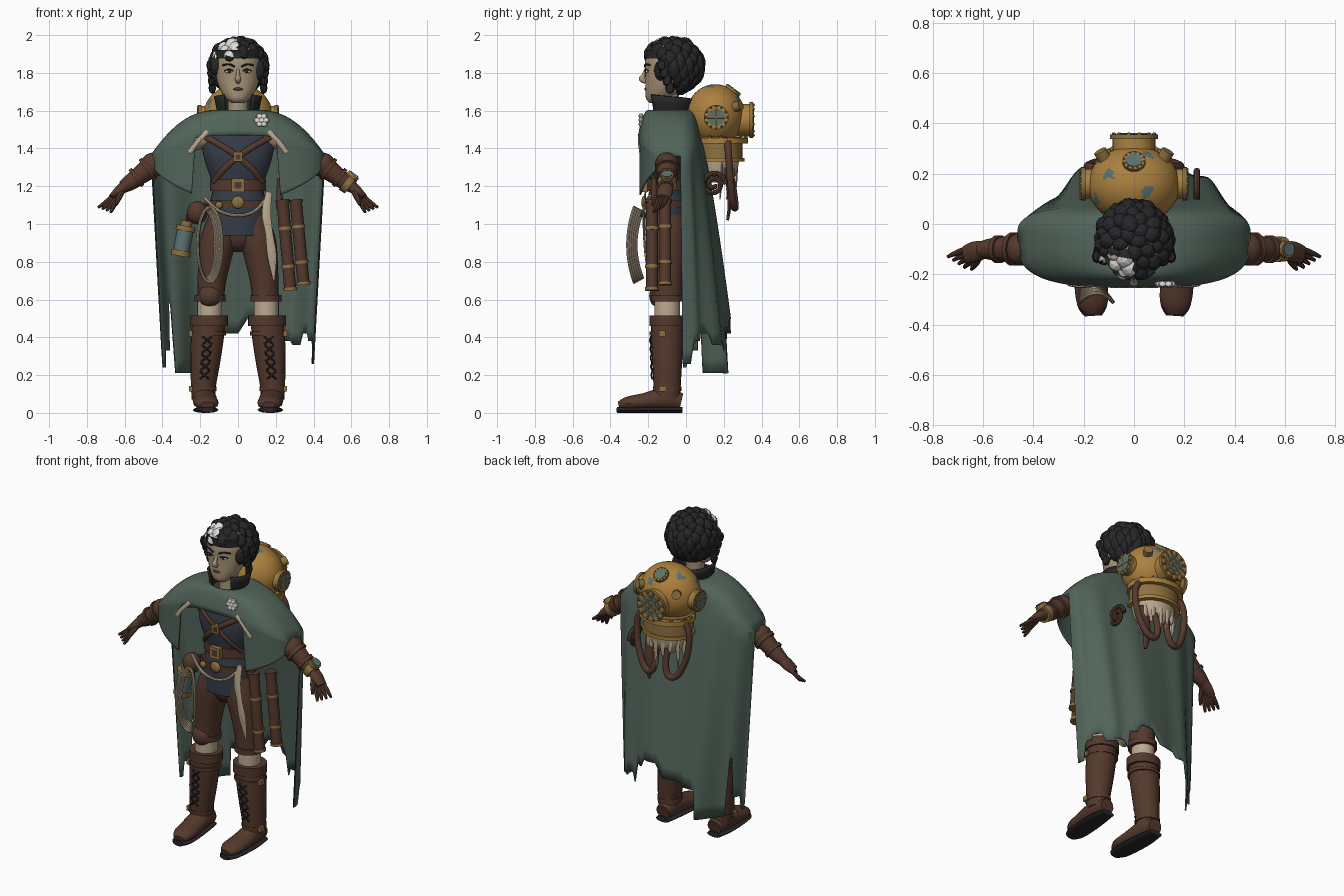
import bpy, bmesh, random
from math import sin, cos, pi, radians, degrees, copysign, sqrt
from mathutils import Vector, Matrix

random.seed(4)
cube = bpy.data.objects.get("Cube")
if cube:
    bpy.data.objects.remove(cube)

# Materials
MATS = {}
for label, rgb in dict(cape_green=(.083, .127, .101), leather=(.09, .041, .026), skin=(.4, .3, .19),
                       hair_black=(.02, .02, .022), white=(.75, .75, .72), navy=(.035, .045, .062),
                       copper=(.41, .22, .048), brass=(.27, .165, .05), teal=(.1, .17, .16),
                       canvas=(.5, .4, .28)).items():
    m = bpy.data.materials.new(label)
    m.use_nodes = True
    m.diffuse_color = (*rgb, 1)
    m.node_tree.nodes["Principled BSDF"].inputs["Base Color"].default_value = (*rgb, 1)
    MATS[label] = m


def finish(name, bm, mats, rule=None, flat=False):
    bmesh.ops.recalc_face_normals(bm, faces=bm.faces)
    for f in bm.faces:
        f.smooth = not flat
        if rule:
            f.material_index = rule(f.calc_center_median())
    mesh = bpy.data.meshes.new(name)
    bm.to_mesh(mesh)
    bm.free()
    for key in mats.split():
        mesh.materials.append(MATS[key])
    if not flat:
        mesh.set_sharp_from_angle(angle=radians(40))
    ob = bpy.data.objects.new(name, mesh)
    bpy.context.collection.objects.link(ob)
    return ob


def smooth_path(P, sub, closed):
    n, out = len(P), []
    for i in range(n if closed else n - 1):
        pick = [P[j % n] if closed else P[min(max(j, 0), n - 1)] for j in range(i - 1, i + 3)]
        for k in range(sub):
            t = k / sub
            out.append([(2*b + (c - a)*t + (2*a - 5*b + 4*c - d)*t*t + (3*b - a - 3*c + d)*t**3) / 2
                        for a, b, c, d in zip(*pick)])
    return out if closed else out + [P[-1]]


def sweep(name, pts, mat, r=.01, thin=1, sides=14, sub=4, closed=False, level=False, ref=None, s=1):
    """Elliptical section along points (x, y, z, [width, [depth]]); s=-1 mirrors in x."""
    P = []
    for p in pts:
        a = p[3] if len(p) > 3 else r
        P.append([p[0] * s, p[1], p[2], a, p[4] if len(p) > 4 else a * thin])
    P = smooth_path(P, sub, closed)
    C = [Vector(p[:3]) for p in P]
    n, bm, rings, side = len(P), bmesh.new(), [], None
    for i, p in enumerate(P):
        if closed:
            t = C[(i + 1) % n] - C[i - 1]
        else:
            t = C[min(i + 1, n - 1)] - C[max(i - 1, 0)]
        t = Vector((0, 0, 1)) if level else t.normalized()
        if side is None:
            axis = Vector(ref) if ref else Vector((1, 0, 0) if abs(t.y) > .9 else (0, 1, 0))
            side = t.cross(axis)
        side = (side - t * side.dot(t)).normalized()
        up = side.cross(t)
        rings.append([bm.verts.new(C[i] + side * cos(q) * max(p[3], .001) + up * sin(q) * max(p[4], .001))
                      for q in (2 * pi * k / sides for k in range(sides))])
    for i in range(n if closed else n - 1):
        A, B = rings[i], rings[(i + 1) % n]
        for k in range(sides):
            j = (k + 1) % sides
            bm.faces.new((A[k], A[j], B[j], B[k]))
    if not closed:
        bm.faces.new(rings[0])
        bm.faces.new(rings[-1])
    return finish(name, bm, mat)


def band(name, x, y, z0, z1, a, b, mat):
    return sweep(name, [(x, y, z0, a, b), (x, y, z1, a, b)], mat, sides=24, sub=1, level=True)


def ball(name, loc, scale, mat, seg=16, rule=None):
    bm = bmesh.new()
    bmesh.ops.create_uvsphere(bm, u_segments=seg, v_segments=seg // 2, radius=1,
                              matrix=Matrix.LocRotScale(Vector(loc), None, Vector(scale)))
    return finish(name, bm, mat, rule)


def box(name, loc, size, mat):
    bm = bmesh.new()
    bmesh.ops.create_cube(bm, size=1, matrix=Matrix.LocRotScale(Vector(loc), None, Vector(size)))
    return finish(name, bm, mat, flat=True)


def sheet(name, f, nu, nv, mat, thick):
    bm = bmesh.new()
    g = [[bm.verts.new(f(i / nu, j / nv)) for j in range(nv + 1)] for i in range(nu + 1)]
    for i in range(nu):
        for j in range(nv):
            bm.faces.new((g[i][j], g[i + 1][j], g[i + 1][j + 1], g[i][j + 1]))
    bmesh.ops.remove_doubles(bm, verts=bm.verts, dist=.0005)
    mod = finish(name, bm, mat).modifiers.new("thickness", "SOLIDIFY")
    mod.thickness, mod.offset = thick, 0


# Head and face
sweep("head", [(0, -.16, 1.64, .03, .03), (0, -.145, 1.66, .06, .065), (0, -.125, 1.7, .09, .09),
               (0, -.11, 1.76, .112, .105), (0, -.1, 1.82, .12, .118), (0, -.09, 1.88, .122, .125),
               (0, -.08, 1.94, .1, .11), (0, -.08, 1.97, .05, .05)], "skin", sides=28, level=True)
sweep("neck", [(0, -.08, 1.45, .07), (0, -.09, 1.58, .055), (0, -.09, 1.7, .055)], "skin", level=True)
sweep("nose", [(0, -.211, 1.82, .008), (0, -.226, 1.785, .011), (0, -.234, 1.768, .016), (0, -.212, 1.752, .012)], "skin")
ball("lips", (0, -.213, 1.714), (.026, .008, .008), "leather")
band("headband", 0, -.09, 1.875, 1.92, .127, .13, "hair_black")
for s in (-1, 1):
    ball("eye", (.047 * s, -.204, 1.807), (.021, .01, .009), "white")
    ball("iris", (.047 * s, -.211, 1.807), (.01, .006, .009), "hair_black")
    sweep("eyelid", [(.024, -.215, 1.81), (.047, -.214, 1.819), (.072, -.2, 1.81)], "hair_black", r=.004, sides=6, s=s)
    sweep("eyebrow", [(.018, -.219, 1.833), (.05, -.213, 1.846), (.082, -.19, 1.84)], "hair_black", r=.005, sides=6, s=s)
    ball("ear", (.12 * s, -.08, 1.78), (.014, .025, .04), "skin")

# Curly hair: faceted clumps around the skull with a white streak
ball("scalp", (0, -.06, 1.86), (.132, .13, .115), "hair_black", 24)
bm = bmesh.new()
N = 100
for i in range(N):
    nz = 1 - 2 * (i + .5) / N
    w = sqrt(1 - nz * nz)
    d = Vector((w * cos(i * 2.4), w * sin(i * 2.4), nz))
    face = d.y < -.4 and d.z < .4 and abs(d.x) < .8
    if face or d.z < (-.9 if d.y > 0 else -.5 if d.y > -.5 else 0):
        continue
    loc = Vector((d.x * .13, d.y * .14 - .07, d.z * .13 + 1.837)) * 1
    size = Vector((.034, .04 + .018 * (d.z < .2), .034)) * random.uniform(.85, 1.15)
    bmesh.ops.create_icosphere(bm, subdivisions=2, radius=1,
                               matrix=Matrix.LocRotScale(loc, d.to_track_quat("Z", "Y"), size))
finish("curly_hair", bm, "hair_black white",
       lambda c: int(-.18 < c.x < 0 and c.y < -.125 - .3 * max(0, c.x + .06) and c.z > 1.885), flat=True)
for s in (-1, 1):
    for k in range(4):
        ball("side_curl", (s * (.148 - .004 * k), -.13 + .015 * k, 1.84 - .04 * k), (.02, .026, .032), "hair_black", 8)

# Cape with ragged hem, arm openings and short front flaps
COLS = 120
hems = []
for i in range(COLS):
    d = abs(360 * i / COLS - 180)
    if i % 4 == 0:
        jag = random.choice((-.03, 0, .02, .06))
    if d < (24 if i < COLS / 2 else 20) or 72 < d < 94:
        hems.append(2)
    elif d < 80:
        hems.append(1.15 + .0028 * (d - 20))
    elif i < COLS / 2:
        hems.append(.42 + jag if i < 8 else .21 if i < 18 else .58 if i < 20 else .27 + jag)
    else:
        hems.append(.48 + jag if i > 112 else .26 if i < 95 else .36 + jag)


def cape(u, v):
    a = 2 * pi * (u - .5)
    sn, cs = sin(a), cos(a)
    nx, ny = .11 * sn, -.085 - .11 * cs
    ox = .46 * copysign(abs(sn)**.7, sn)
    oy = -.05 - copysign(abs(cs)**.6, cs) * (.2 if cs > 0 else .12)
    q, t = min(v / .4, 1), max(0, (v - .4) / .6)
    top = 1.6 - .13 - .11 * sn * sn
    hem = min(top, hems[round(u * COLS) % COLS])
    x, y, z = nx + (ox - nx) * q, ny + (oy - ny) * q, 1.6 - (1.6 - top) * q**2.2
    if t > 0:
        z = top + (hem - top) * t
        if abs(degrees(a)) > 92:
            k = (top - z) / 1.1
            x *= 1 - .13 * k
            y += .17 * k**.8 * abs(cs)**(1.4 if sn > 0 else 3) + .014 * k**.5 * sin(11 * a)
    return x, y, z


sheet("cape", cape, COLS, 25, "cape_green", .008)
for s in (-1, 1):
    sweep("cape_edge_lining", [(.16, -.245, 1.49), (.21, -.25, 1.44), (.255, -.243, 1.38)],
          "canvas", r=.012, thin=.4, sides=8, s=s)


def collar(u, v):
    a = radians(-52 + 284 * u)
    r = .1 + .022 * v
    return cos(a) * r, -.085 + sin(a) * r, 1.57 + v * (.09 + .025 * abs(2 * u - 1))


sheet("collar", collar, 30, 3, "hair_black", .012)
for k in range(7):
    r = .024 * (k > 0)
    ball("white_flower", (.125 + r * cos(k * 1.05), -.238, 1.55 + r * sin(k * 1.05)), (.018, .014, .016), "white", 8)

# Torso, straps and belts
sweep("tunic", [(0, -.1, .94, .15, .115), (0, -.1, 1.08, .156, .112), (0, -.1, 1.2, .135, .092), (0, -.108, 1.34, .178, .1),
                (0, -.1, 1.45, .19, .092), (0, -.1, 1.5, .12, .07)], "navy", sides=28, level=True)
ball("trouser_seat", (0, -.1, .97), (.15, .09, .12), "leather")
for s in (-1, 1):
    sweep("chest_strap", [(-.17, -.165, 1.46), (-.08, -.205, 1.41), (0, -.213, 1.355), (.08, -.198, 1.285),
                          (.13, -.15, 1.22)], "leather", r=.016, thin=.5, sides=8, s=s)
band("waist_belt", 0, -.1, 1.175, 1.235, .148, .106, "leather")
band("hip_belt", 0, -.1, 1.085, 1.125, .162, .119, "leather")
for z, w in ((1.355, .025), (1.205, .035)):
    box("buckle", (0, -.217, z), (2 * w, .03, 2 * w), "brass")
    box("buckle_centre", (0, -.23, z), (w, .01, w), "leather")
ball("medallion", (0, -.222, 1.115), (.034, .015, .034), "brass")
ball("small_charm", (-.1, -.205, 1.1), (.02, .015, .02), "brass")
sweep("rope_swag", [(-.18, -.2, 1.14), (-.1, -.225, 1.07), (0, -.235, 1.045), (.09, -.225, 1.07), (.16, -.19, 1.15)],
      "canvas", r=.009, sides=8)
sweep("hanging_cloth", [(.165, -.215, 1.17, .016), (.15, -.222, 1.06, .024), (.165, -.222, .95, .02),
                        (.18, -.212, .83, .024), (.19, -.195, .7, .004)], "canvas", thin=.3, sides=8)

for s in (-1, 1):
    # Legs and boots
    sweep("trouser_leg", [(.075, -.1, 1.06, .075, .085), (.1, -.1, .93, .098, .098), (.125, -.1, .8, .086, .09),
                          (.14, -.1, .68, .074, .08), (.145, -.1, .6, .072, .078)], "leather", sides=20, level=True, s=s)
    band("knee_band", .147 * s, -.1, .59, .625, .082, .086, "leather")
    band("stocking", .15 * s, -.1, .48, .6, .066, .068, "canvas")
    sweep("boot_shaft", [(.153, -.1, .51, .085, .083), (.16, -.1, .42, .088, .086), (.172, -.1, .28, .08, .08),
                         (.183, -.1, .14, .066, .072), (.183, -.1, .07, .062, .07)], "leather", sides=20, level=True, s=s)
    band("boot_cuff", .153 * s, -.1, .46, .515, .1, .094, "leather")
    band("boot_rim", .157 * s, -.1, .41, .43, .094, .092, "leather")
    band("ankle_strap", .183 * s, -.1, .115, .14, .07, .075, "leather")
    for x, z in ((.25, .42), (.25, .128)):
        box("boot_buckle", (x * s, -.125, z), (.02, .035, .03), "brass")
    sweep("boot_foot", [(.178, -.025, .06, .045, .045), (.178, -.11, .075, .062, .06), (.172, -.22, .06, .066, .046),
                        (.165, -.31, .05, .062, .036), (.162, -.355, .04, .035, .02)], "leather", ref=(0, 0, 1), s=s)
    sweep("boot_sole", [(.178, -.02, .016, .045, .016), (.178, -.11, .016, .06, .016), (.172, -.22, .016, .066, .016),
                        (.165, -.32, .016, .06, .016), (.162, -.365, .016, .035, .016)], "hair_black", ref=(0, 0, 1), s=s)
    for k in range(5):
        z = .2 + .046 * k
        x, y = .195 - .085 * z, -.17 - .04 * z
        for e in (-1, 1):
            sweep("boot_lace", [(x - .024 * e, y, z - .02), (x, y - .006, z), (x + .024 * e, y, z + .02)],
                  "hair_black", r=.005, sides=6, sub=1, s=s)
    # Arms, gauntlets and hands
    sweep("upper_arm", [(.14, -.1, 1.47, .06), (.3, -.1, 1.42, .055), (.46, -.1, 1.3, .045)], "skin", s=s)
    sweep("gauntlet", [(.42, -.1, 1.335, .055), (.45, -.1, 1.312, .066), (.48, -.1, 1.287, .056), (.53, -.1, 1.25, .048),
                       (.57, -.1, 1.22, .043), (.61, -.103, 1.195, .033)], "leather", s=s)
    for x, z, r in ((.47, 1.297, .067), (.53, 1.252, .056)):
        sweep("gauntlet_band", [(x, -.1, z, r), (x + .016, -.1, z - .012, r)], "leather", sub=1, s=s)
    sweep("palm", [(.595, -.102, 1.203, .03, .034), (.63, -.11, 1.175, .027, .042), (.67, -.122, 1.142, .016, .036)],
          "leather", s=s)
    for k in range(4):
        sweep("finger", [(.655 - .006 * k, -.098 - .015 * k, 1.155 - .004 * k, .012),
                         (.7 - .014 * k, -.112 - .015 * k, 1.115 - .007 * k, .012),
                         (.74 - .022 * k, -.13 - .014 * k, 1.088 - .009 * k, .007)], "leather", sides=8, s=s)
    sweep("thumb", [(.61, -.12, 1.18, .016), (.63, -.155, 1.14, .015), (.645, -.18, 1.1, .007)], "leather", sides=8, s=s)
sweep("wrist_ring", [(.565, -.1, 1.224, .052), (.595, -.1, 1.202, .05)], "brass", sub=1)
sweep("wrist_dial", [(.6, -.1, 1.245, .034), (.615, -.1, 1.262, .034)], "brass", sub=1)
sweep("dial_face", [(.615, -.1, 1.262, .026), (.618, -.1, 1.266, .026)], "teal", sub=1)
ball("knee_pad", (-.15, -.15, .62), (.06, .045, .06), "leather")

# Diving helmet carried on the back
SPOTS = [Vector(p) for p in ((.05, .13, 1.735), (-.1, .2, 1.71), (.12, .27, 1.62), (-.15, .1, 1.64), (.05, .28, 1.67))]
HC = Vector((0, .155, 1.575))
ball("helmet_dome", HC, (.183, .155, .165), "copper teal", 56,
     lambda c: int(any((c - p).length < .024 + .006 * sin(c.x * 200) for p in SPOTS)))


def port(start, direction, r, depth, bars):
    o, d = Vector(start), Vector(direction).normalized()
    u = d.orthogonal().normalized() if abs(d.x) < .1 else Vector((0, 1, 0))
    v = d.cross(u)
    end = o + d * depth
    sweep("port_tube", [(*o, r * .9), (*end, r * .9)], "copper", sides=24, sub=1)
    sweep("port_rim", [(*(end - d * .018), r), (*end, r)], "brass", sides=24, sub=1)
    sweep("port_glass", [(*end, r * .7), (*(end + d * .003), r * .7)], "teal", sides=24, sub=1)
    for k in range(bars):
        h = r * .7 * ((k + 1) / (bars + 1) * 2 - 1)
        w = sqrt((r * .72)**2 - h * h)
        for p, q in ((u, v), (v, u)):
            sweep("port_bar", [end + p * h - q * w, end + p * h + q * w], "brass", r=.007, sides=6, sub=1)
    for k in range(12):
        a = k * pi / 6
        ball("port_bolt", end + (u * cos(a) + v * sin(a)) * r * .87, (r * .1,) * 3, "brass", 8)


port((0, .26, 1.55), (0, 1, 0), .095, .095, 3)
port((0, .22, 1.67), (0, .6, .8), .046, .055, 0)
for s in (-1, 1):
    port((.15 * s, .16, 1.565), (s, 0, 0), .066, .06, 1)
    sweep("helmet_lug", [(.1 * s, .23, 1.61), (.135 * s, .29, 1.63)], "brass", r=.027, sub=1)
    sweep("air_hose", [(.14, .22, 1.45), (.18, .225, 1.37), (.17, .235, 1.23), (.12, .25, 1.11), (.06, .26, 1.09),
                       (.035, .25, 1.18), (.06, .22, 1.34)], "leather", r=.019, s=s)
band("helmet_flange", 0, .185, 1.425, 1.455, .172, .143, "copper")
band("helmet_neck", 0, .175, 1.34, 1.46, .15, .125, "brass")
band("helmet_base_ring", 0, .175, 1.33, 1.35, .16, .135, "copper")
for k in range(14):
    a = 2 * pi * k / 14
    ball("flange_bolt", (.162 * cos(a), .185 + .134 * sin(a), 1.458), (.011, .011, .01), "brass", 8)
sweep("helmet_lining", [(0, .17, 1.34, .135, .115), (0, .17, 1.27, .12, .1), (0, .17, 1.22, .08, .07)],
      "canvas", level=True)
for k in range(8):
    a = pi * (k + .5) / 8
    x, y = .115 * cos(a), .17 + .1 * sin(a)
    sweep("lining_strip", [(x, y, 1.34, .016, .006), (x * 1.05, y, 1.25, .014, .006),
                           (x, y - .01, 1.13 + .05 * (k % 3), .004, .004)], "canvas", sides=6)
sweep("hose_coil", [(.25, .145 + (.066 - .0027 * k) * cos(k * .6), 1.21 + (.066 - .0027 * k) * sin(k * .6))
                    for k in range(22)], "leather", r=.013, sides=8, sub=2)
sweep("leather_flap", [(.1, .21, 1.3, .03, .01), (.1, .23, 1.12, .03, .01), (.1, .22, 1.02, .008, .008)], "leather")

# Gear on the belt: map tubes, dagger, pouch, lantern and rope
for x, y, z in ((.235, -.18, .65), (.305, -.11, .68)):
    top, low = Vector((x, y, 1.13)), Vector((x + .042, y, z))
    sweep("map_tube", [top, low], "leather", r=.032, sub=1)
    for f in (0, .3, .72, .97):
        sweep("tube_band", [top.lerp(low, f), top.lerp(low, f + .035)], "brass" if f else "leather", r=.037, sub=1)
sweep("dagger_hilt", [(.22, -.17, 1.08, .02), (.22, -.17, 1.16, .016), (.22, -.17, 1.24, .014)], "leather")
ball("belt_pouch", (-.215, -.15, 1.06), (.055, .055, .062), "leather")
low, top = Vector((-.305, -.12, .83)), Vector((-.27, -.12, 1.015))
for f, g, r, mat in ((0, .16, .052, "brass"), (.16, .72, .044, "teal"), (.72, .86, .052, "brass"), (.86, 1, .03, "brass")):
    sweep("lantern", [low.lerp(top, f), low.lerp(top, g)], mat, r=r, sides=20, sub=1)
sweep("lantern_strap", [(-.27, -.12, 1.01), (-.25, -.13, 1.07), (-.16, -.13, 1.11)], "leather", r=.01, sides=8)
for k in range(5):
    rx, rz = .045 + .005 * k, .175 + .006 * k
    sweep("rope_coil", [(-.165 + .004 * k + rx * cos(a), -.265 - .011 * k + .035 * sin(a)**2, .89 + rz * sin(a))
                        for a in (2 * pi * j / 16 for j in range(16))], "canvas", r=.008, sides=8, sub=2, closed=True)
